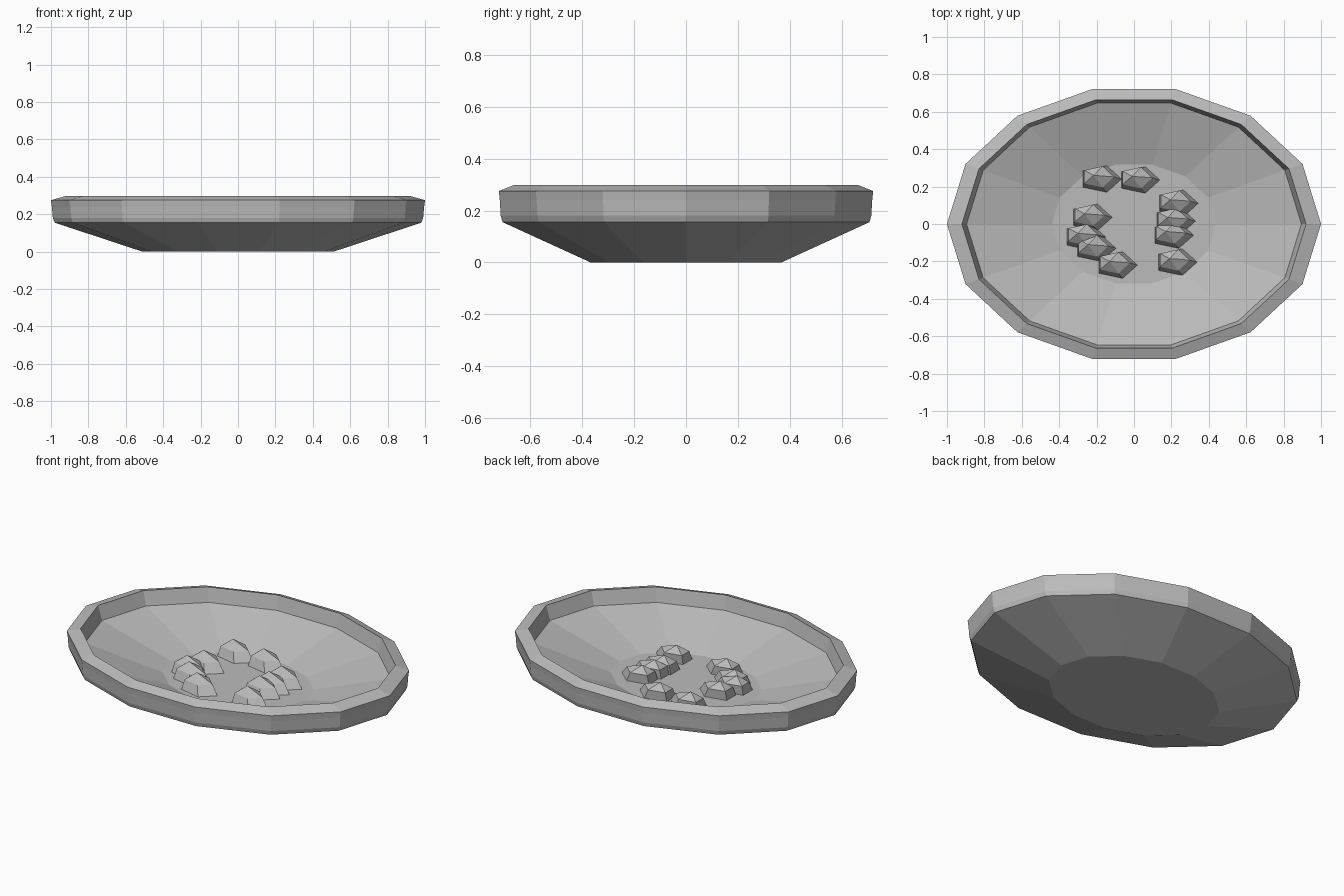
import bpy
import bmesh
from math import cos, sin, pi

cube = bpy.data.objects.get("Cube")
if cube:
    bpy.data.objects.remove(cube, do_unlink=True)


def material(name, rgb):
    mat = bpy.data.materials.new(name)
    mat.use_nodes = True
    mat.diffuse_color = (*rgb, 1)
    mat.node_tree.nodes["Principled BSDF"].inputs["Base Color"].default_value = (*rgb, 1)
    return mat


def ring(bm, sides, rx, ry, z, shift=(0, 0)):
    steps = [2 * pi * i / sides for i in range(sides)]
    return [bm.verts.new((shift[0] + rx * cos(a), shift[1] + ry * sin(a), z)) for a in steps]


def bridge(bm, low, high):
    n = len(low)
    for i in range(n):
        j = (i + 1) % n
        bm.faces.new((low[i], low[j], high[j], high[i]))


def finish(bm, name, mat, location=(0, 0, 0)):
    bmesh.ops.recalc_face_normals(bm, faces=bm.faces[:])
    mesh = bpy.data.meshes.new(name)
    bm.to_mesh(mesh)
    bm.free()
    mesh.materials.append(mat)
    obj = bpy.data.objects.new(name, mesh)
    obj.location = location
    bpy.context.collection.objects.link(obj)
    return obj


stone = material("stone grey", (0.5, 0.5, 0.5))

# Oval dish: profile from the underside, over the rim, down to the inner floor
SIDES, DEPTH = 14, 0.74
profile = [(0.51, 0), (0.98, 0.155), (0.99, 0.18), (0.995, 0.24), (1, 0.275),
           (0.92, 0.298), (0.895, 0.215), (0.44, 0.095)]
bm = bmesh.new()
rings = [ring(bm, SIDES, r, r * DEPTH, z) for r, z in profile]
for low, high in zip(rings, rings[1:]):
    bridge(bm, low, high)
bm.faces.new(rings[0])
bm.faces.new(rings[-1])
finish(bm, "dish", stone)


# Five-sided pebbles, leaning back and to one side
def pebble(name, x, y):
    bm = bmesh.new()
    base = ring(bm, 5, 0.115, 0.075, 0)
    shoulder = ring(bm, 5, 0.088, 0.06, 0.055, (-0.015, 0.012))
    apex = bm.verts.new((-0.035, 0.02, 0.095))
    bridge(bm, base, shoulder)
    for i in range(5):
        bm.faces.new((shoulder[i], shoulder[(i + 1) % 5], apex))
    bm.faces.new(base)
    finish(bm, name, stone, (x, y, 0.093))


spots = [(-0.18, 0.24), (0.025, 0.235), (0.23, 0.11), (0.215, 0.015), (0.205, -0.06),
         (0.225, -0.205), (-0.095, -0.22), (-0.21, -0.13), (-0.265, -0.07), (-0.23, 0.035)]
for number, (x, y) in enumerate(spots, 1):
    pebble(f"pebble_{number}", x, y)
